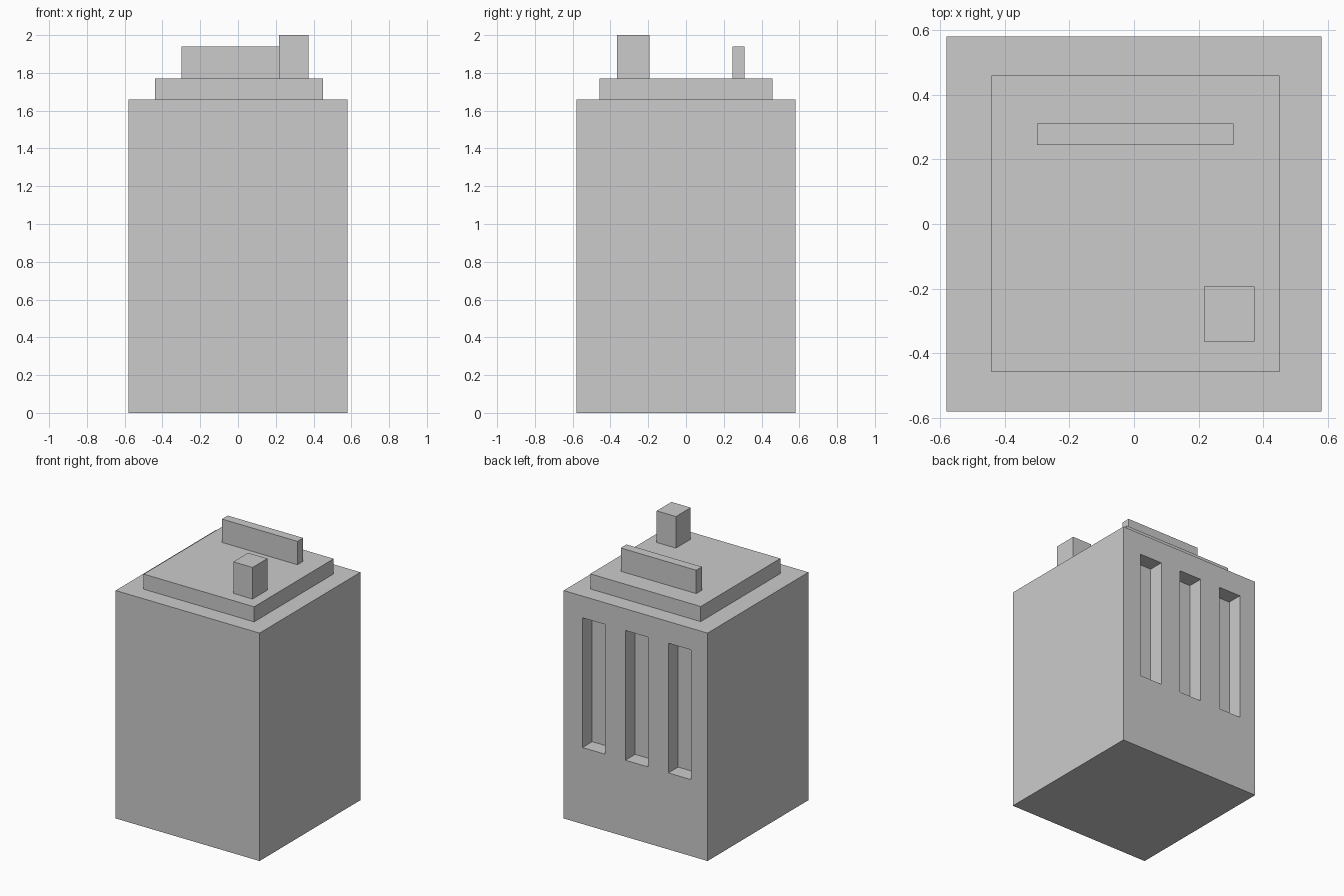
import bpy

if "Cube" in bpy.data.objects:
    bpy.data.objects.remove(bpy.data.objects["Cube"])


def box(name, x, y, z):
    """Box from its (min, max) range on each axis."""
    bpy.ops.mesh.primitive_cube_add(size=1)
    obj = bpy.context.object
    obj.name = obj.data.name = name
    obj.location = [(a + b) / 2 for a, b in (x, y, z)]
    obj.scale = [b - a for a, b in (x, y, z)]
    bpy.ops.object.transform_apply(location=True, rotation=False, scale=True)
    return obj


# Main block of the building
body = box("tower_body", (-0.58, 0.58), (-0.58, 0.58), (0, 1.66))

# Stepped roof, parapet wall and chimney block
box("roof_step", (-0.44, 0.45), (-0.457, 0.459), (1.66, 1.77))
box("roof_wall", (-0.30, 0.308), (0.245, 0.311), (1.77, 1.94))
box("roof_block", (0.217, 0.372), (-0.364, -0.194), (1.77, 2.0))

# Three tall recesses in the back face
for i in range(3):
    cx = 0.337 - 0.346 * i
    cutter = box(f"recess_cutter_{i + 1}", (cx - 0.091, cx + 0.091),
                 (0.468, 0.70), (0.557, 1.502))
    cutter.hide_render = True
    cutter.display_type = 'WIRE'
    cut = body.modifiers.new(f"recess_{i + 1}", 'BOOLEAN')
    cut.operation = 'DIFFERENCE'
    cut.solver = 'EXACT'
    cut.object = cutter
